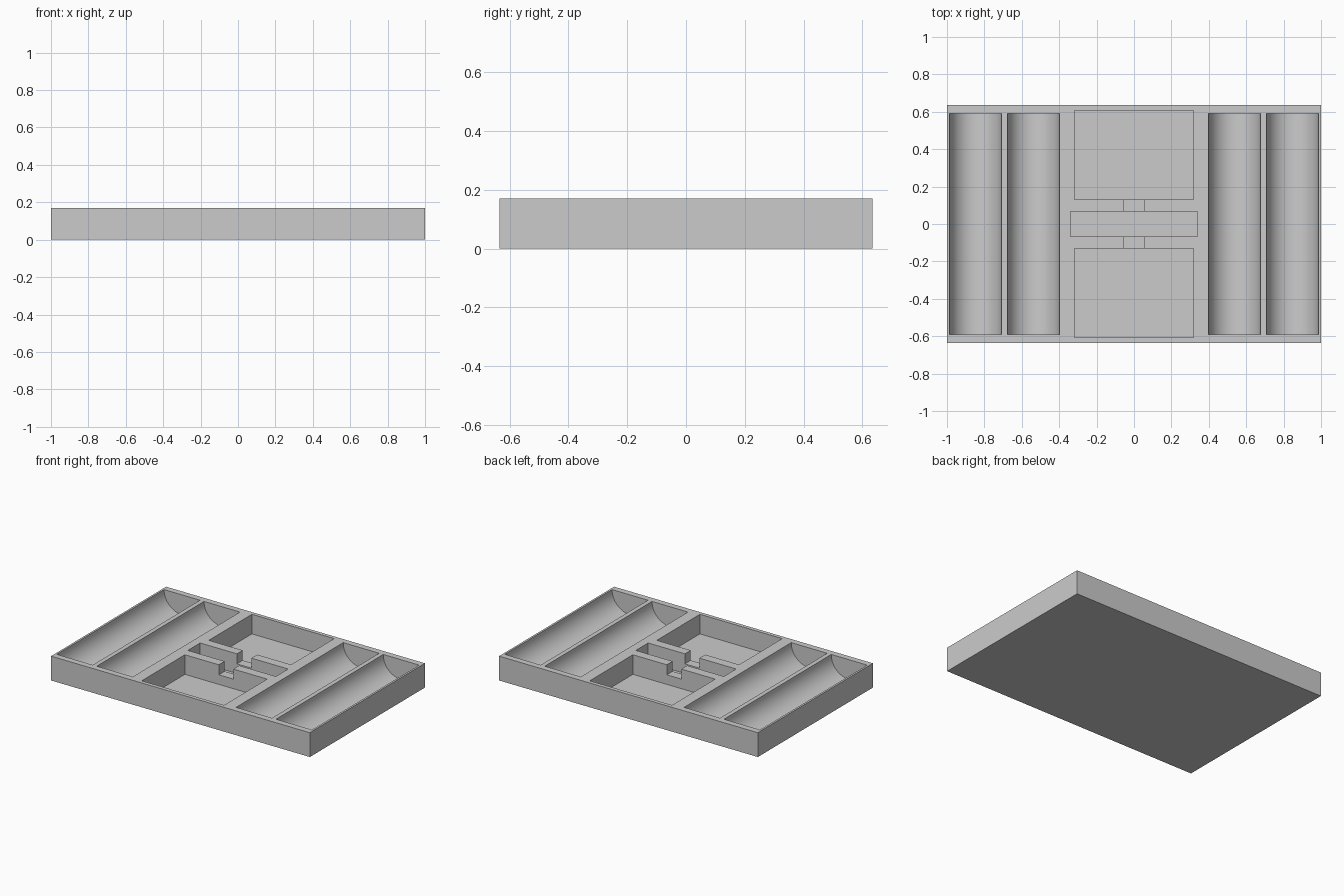
import bpy
from math import pi

cube = bpy.data.objects.get("Cube")
if cube:
    bpy.data.objects.remove(cube, do_unlink=True)

TOP = 0.17
FLOOR = 0.033

grey = bpy.data.materials.new("plain grey")
grey.use_nodes = True
colour = (0.6, 0.6, 0.6, 1)
grey.diffuse_color = colour
grey.node_tree.nodes["Principled BSDF"].inputs["Base Color"].default_value = colour


def box(name, x0, x1, y0, y1, z0, z1):
    bpy.ops.mesh.primitive_cube_add(size=1, location=((x0 + x1) / 2, (y0 + y1) / 2, (z0 + z1) / 2))
    ob = bpy.context.object
    ob.name = name
    ob.scale = (x1 - x0, y1 - y0, z1 - z0)
    bpy.ops.object.transform_apply(location=True, rotation=True, scale=True)
    ob.data.materials.append(grey)
    return ob


def trough(name, x, radius, half_length):
    bpy.ops.mesh.primitive_cylinder_add(vertices=64, radius=radius, depth=2 * half_length,
                                        location=(x, 0, TOP), rotation=(pi / 2, 0, 0))
    ob = bpy.context.object
    ob.name = name
    bpy.ops.object.transform_apply(location=True, rotation=True, scale=True)
    ob.data.materials.append(grey)
    return ob


# Solid tray block
tray = box("tray", -1, 1, -0.635, 0.635, 0, TOP)

# Four long half-round troughs, mirrored left and right
cutters = []
for side in (-1, 1):
    for x in (0.538, 0.847):
        cutters.append(trough("trough_cutter", side * x, 0.139, 0.592))

# Front and rear square pockets
for y0, y1 in ((-0.608, -0.132), (0.132, 0.608)):
    cutters.append(box("pocket_cutter", -0.318, 0.318, y0, y1, FLOOR, TOP + 0.1))

# Cross slot in the middle, and the shallow notch joining it to the pockets
cutters.append(box("cross_slot_cutter", -0.34, 0.34, -0.068, 0.068, FLOOR, TOP + 0.1))
cutters.append(box("notch_cutter", -0.056, 0.056, -0.2, 0.2, 0.1, TOP + 0.1))

# Carve every recess out of the block
bpy.ops.object.select_all(action="DESELECT")
tray.select_set(True)
bpy.context.view_layer.objects.active = tray
for cutter in cutters:
    cutter.hide_render = True
    carve = tray.modifiers.new("carve", "BOOLEAN")
    carve.operation = "DIFFERENCE"
    carve.solver = "EXACT"
    carve.object = cutter
    bpy.ops.object.modifier_apply(modifier=carve.name)
    bpy.data.objects.remove(cutter, do_unlink=True)

bpy.ops.object.shade_smooth_by_angle(angle=pi / 6)
